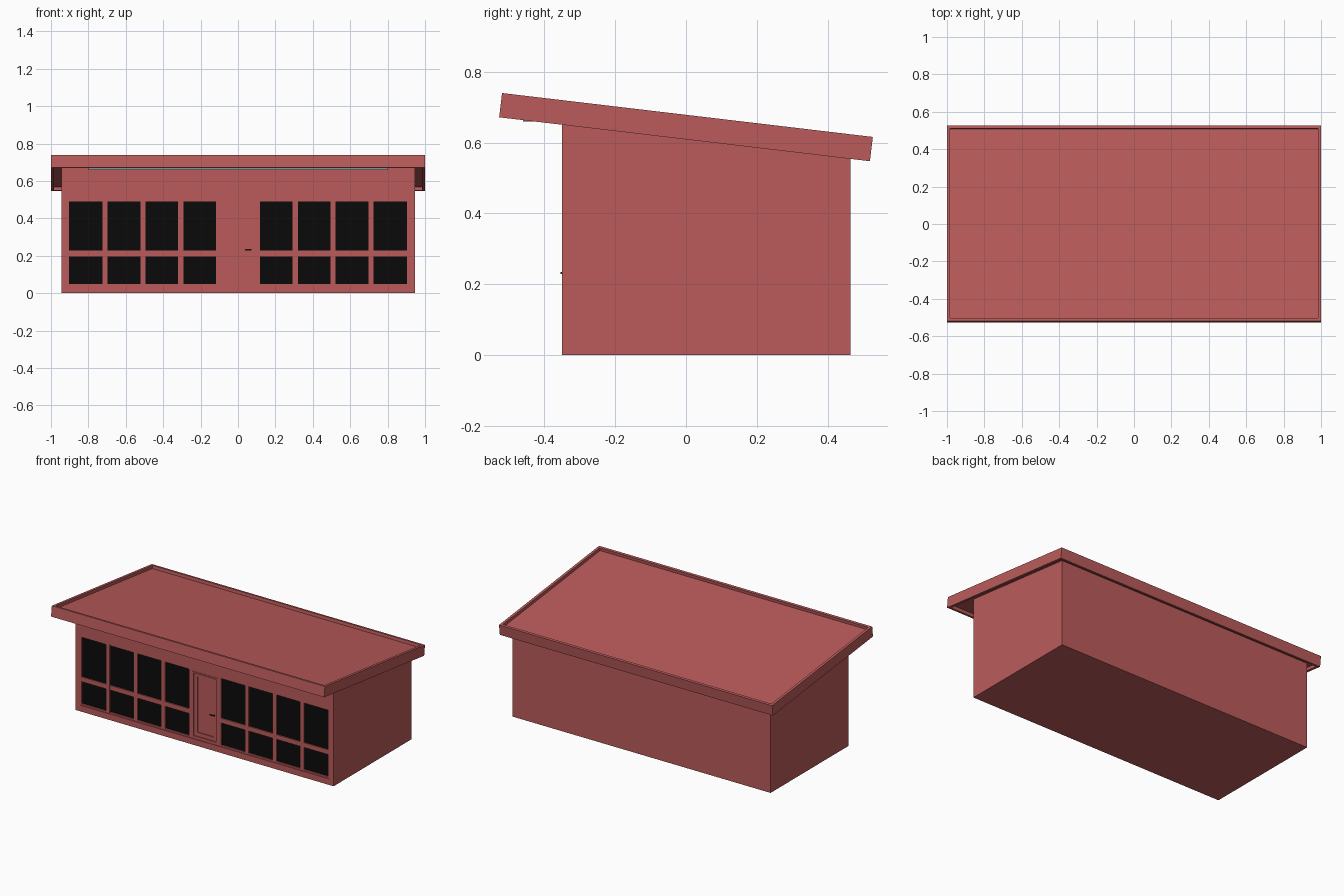
import bpy
import bmesh
from math import radians

cube = bpy.data.objects.get("Cube")
if cube:
    bpy.data.objects.remove(cube, do_unlink=True)


def material(name, color):
    mat = bpy.data.materials.new(name)
    mat.use_nodes = True
    mat.diffuse_color = (*color, 1)
    bsdf = next(n for n in mat.node_tree.nodes if n.type == "BSDF_PRINCIPLED")
    bsdf.inputs["Base Color"].default_value = (*color, 1)
    return mat


RED = material("brick red", (0.5, 0.105, 0.105))
BLACK = material("black glass", (0.003, 0.003, 0.003))
DARK = material("dark metal", (0.02, 0.02, 0.02))
GREY = material("grey light strip", (0.25, 0.28, 0.28))


def nested(name, rings, mat):
    """Closed shell through rectangles (half width, z low, z high, y), capped at both ends."""
    bm = bmesh.new()
    loops = []
    for half, low, high, y in rings:
        corners = [(-half, low), (half, low), (half, high), (-half, high)]
        loops.append([bm.verts.new((x, y, z)) for x, z in corners])
    for a, b in zip(loops, loops[1:]):
        for i in range(4):
            j = (i + 1) % 4
            bm.faces.new((a[i], a[j], b[j], b[i]))
    bm.faces.new(loops[0])
    bm.faces.new(loops[-1])
    bmesh.ops.recalc_face_normals(bm, faces=bm.faces[:])
    mesh = bpy.data.meshes.new(name)
    bm.to_mesh(mesh)
    bm.free()
    mesh.materials.append(mat)
    obj = bpy.data.objects.new(name, mesh)
    bpy.context.collection.objects.link(obj)
    return obj


def box(name, x0, x1, y0, y1, z0, z1, mat):
    obj = nested(name, [((x1 - x0) / 2, z0, z1, y0), ((x1 - x0) / 2, z0, z1, y1)], mat)
    obj.location.x = (x0 + x1) / 2
    return obj


FRONT, RECESS = -0.35, -0.33
LOW, HIGH, HALF = 0.04, 0.5, 0.91

# Walls with a sloping top and one long recess in the front
nested("walls", [
    (0.945, 0, 0.583, 0.465),
    (0.945, 0, 0.681, FRONT),
    (HALF, LOW, HIGH, FRONT),
    (HALF, LOW, HIGH, RECESS),
], RED)

# Roof slab with a rim above and below, tilted towards the back
W, D, T, RIM, DEPTH = 1.0, 0.527, 0.0345, 0.017, 0.02
inner_w, inner_d, inner_t = W - RIM, D - RIM, T - DEPTH
roof = nested("roof", [
    (inner_w, -inner_d, inner_d, -inner_t),
    (inner_w, -inner_d, inner_d, -T),
    (W, -D, D, -T),
    (W, -D, D, T),
    (inner_w, -inner_d, inner_d, T),
    (inner_w, -inner_d, inner_d, inner_t),
], RED)
roof.rotation_euler.x = radians(90 - 6.75)
roof.location.z = 0.6435

# Light strip under the front overhang
box("light_strip", -0.8, 0.8, -0.46, -0.42, 0.659, 0.685, GREY)

# Window panes and glazing bars on both sides of the door
for side, word in ((1, "left"), (-1, "right")):
    def part(name, a, b, y, z0, z1, mat):
        x0, x1 = sorted((a * side, b * side))
        return box(f"{word}_{name}", x0, x1, y, RECESS, z0, z1, mat)

    part("window_glass", 0.118, 0.905, -0.338, 0.048, 0.492, BLACK)
    part("window_rail", 0.115, HALF, -0.345, 0.196, 0.227, RED)
    part("window_sill", 0.115, HALF, -0.345, LOW, 0.05, RED)
    part("window_head", 0.115, HALF, -0.345, 0.49, HIGH, RED)
    part("window_edge_bar", 0.903, HALF, -0.346, LOW, HIGH, RED)
    for i in range(3):
        x = 0.306 + 0.2025 * i
        part(f"window_bar_{i + 1}", x - 0.014, x + 0.014, -0.346, LOW, HIGH, RED)

# Door: post panel, groove, leaf and sunken centre panel
nested("door", [
    (0.118, LOW, HIGH, RECESS),
    (0.118, LOW, HIGH, -0.346),
    (0.093, 0.052, 0.485, -0.346),
    (0.093, 0.052, 0.485, -0.349),
    (0.082, 0.06, 0.475, -0.349),
    (0.082, 0.06, 0.475, -0.341),
    (0.058, 0.085, 0.455, -0.341),
    (0.058, 0.085, 0.455, -0.335),
], RED)

# Door handle: lever and spindle
box("door_handle", 0.038, 0.072, -0.354, -0.35, 0.229, 0.235, DARK)
box("handle_spindle", 0.065, 0.071, -0.35, -0.339, 0.229, 0.235, DARK)
